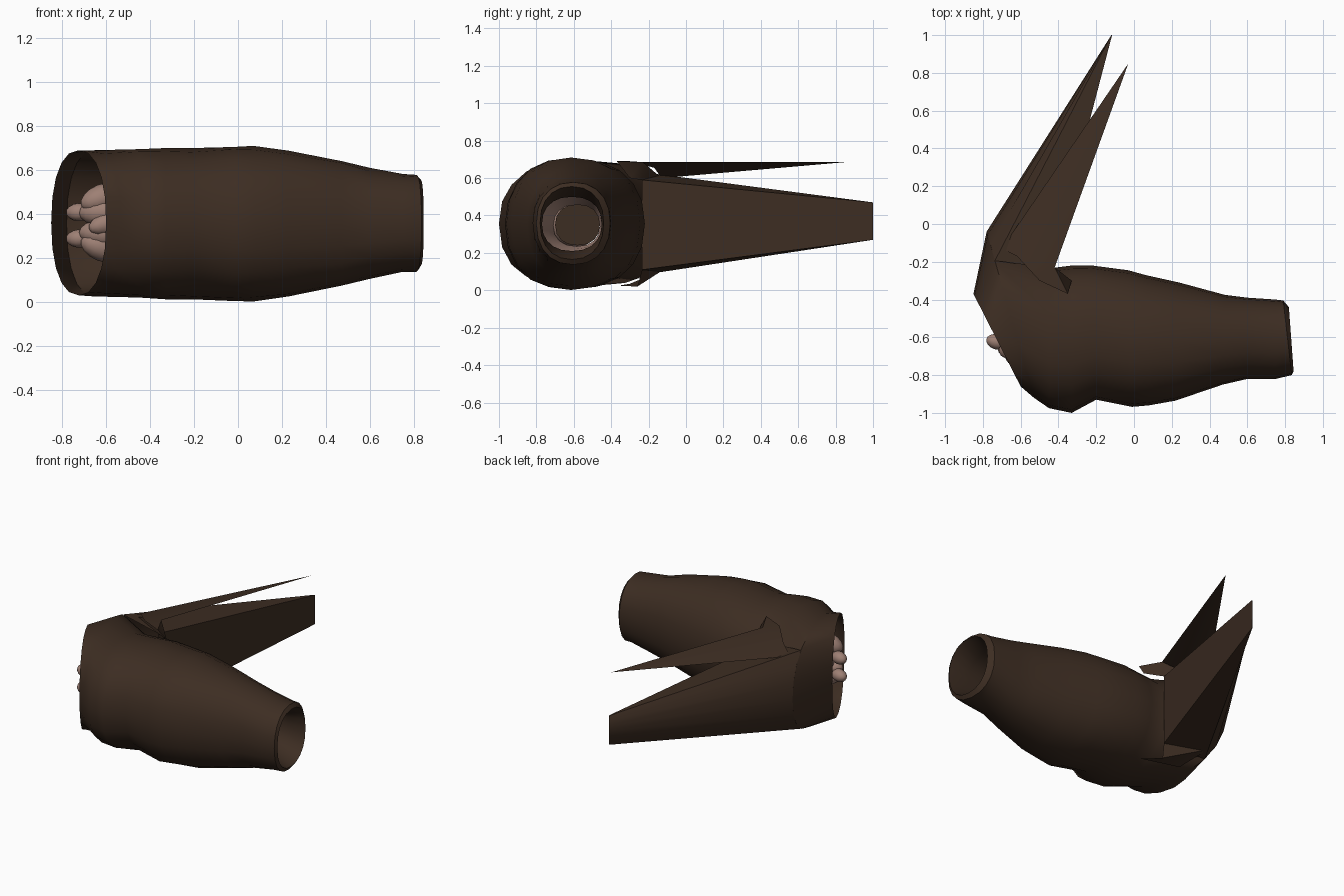
import bpy, bmesh, math
from mathutils import Vector

if "Cube" in bpy.data.objects:
    bpy.data.objects.remove(bpy.data.objects["Cube"])

def material(name, rgb):
    m = bpy.data.materials.new(name)
    m.diffuse_color = (*rgb, 1)
    m.use_nodes = True
    m.node_tree.nodes["Principled BSDF"].inputs["Base Color"].default_value = m.diffuse_color
    return m

BROWN = material("dark brown cloth", (0.046, 0.026, 0.016))
SKIN = material("dusty pink skin", (0.34, 0.215, 0.175))

def make(name, verts, faces, mat, angle=40):
    me = bpy.data.meshes.new(name)
    me.from_pydata([tuple(v) for v in verts], [], faces)
    ob = bpy.data.objects.new(name, me)
    bpy.context.collection.objects.link(ob)
    me.materials.append(mat)
    bm = bmesh.new()
    bm.from_mesh(me)
    bmesh.ops.recalc_face_normals(bm, faces=bm.faces)
    bm.to_mesh(me)
    bm.free()
    bpy.context.view_layer.objects.active = ob
    ob.select_set(True)
    bpy.ops.object.shade_smooth_by_angle(angle=math.radians(angle))
    ob.select_set(False)
    return ob

def ring_point(r, a, power=2.25):
    """Point on an upright ring: r = front x, front y, back x, back y, low z, high z."""
    fx, fy, bx, by, lo, hi = r
    c, s = math.cos(a), math.sin(a)
    c = math.copysign(abs(c) ** (2 / power), c)
    s = math.copysign(abs(s) ** (2 / power), s)
    t = 0.5 + 0.5 * c
    return Vector((fx + (bx - fx) * t, fy + (by - fy) * t, (lo + hi) / 2 + s * (hi - lo) / 2))

def loft(name, rings, n, mat, fold=0.0, cap=False):
    verts, faces = [], []
    for i, r in enumerate(rings):
        for k in range(n):
            a = 2 * math.pi * k / n
            p = ring_point(r, a)
            if fold and 1 < i < len(rings) - 5:      # soft cloth folds on the front
                p.z -= fold * math.sin(2.3 * i + 3 * a) * max(0, -math.cos(a)) * math.sin(a)
            verts.append(p)
    for i in range(len(rings) - 1):
        for k in range(n):
            j = (k + 1) % n
            faces.append((i * n + k, i * n + j, (i + 1) * n + j, (i + 1) * n + k))
    if cap:
        faces.append(tuple(range((len(rings) - 1) * n, len(rings) * n)))
    return make(name, verts, faces, mat)

# Sleeve: slanted cuff opening, baggy middle, narrow end with turned-in lining
CUFF = (-0.53, -0.92, -0.78, -0.04, 0.025, 0.69)
sleeve = [
    (-0.60, -0.86, -0.85, -0.37, 0.03, 0.69),
    CUFF,
    (-0.45, -0.975, -0.45, -0.235, 0.02, 0.695),
    (-0.33, -1.00, -0.33, -0.22, 0.012, 0.70),
    (-0.20, -0.93, -0.22, -0.22, 0.012, 0.70),
    (-0.01, -0.968, -0.03, -0.245, 0.004, 0.705),
    (0.08, -0.96, 0.06, -0.27, 0.002, 0.71),
    (0.22, -0.935, 0.24, -0.31, 0.025, 0.688),
    (0.47, -0.85, 0.48, -0.375, 0.075, 0.64),
    (0.60, -0.82, 0.60, -0.39, 0.105, 0.61),
    (0.75, -0.82, 0.75, -0.40, 0.137, 0.582),
    (0.835, -0.80, 0.79, -0.405, 0.137, 0.578),
    (0.845, -0.78, 0.82, -0.44, 0.165, 0.555),
    (0.70, -0.77, 0.70, -0.45, 0.21, 0.50),
    (0.45, -0.79, 0.45, -0.43, 0.19, 0.52),
]
loft("sleeve", sleeve, 20, BROWN, fold=0.015)

# Side tail: wedge leaving the cuff, curved outside, flat inside, ending in an upright edge
steps = 6
base = [ring_point(CUFF, math.radians(-52 + 104 * i / steps)) for i in range(steps + 1)]
base += [Vector((-0.44, -0.235, 0.59)), Vector((-0.44, -0.235, 0.11))]
heights = [i / steps for i in range(steps + 1)] + [1, 0]
tip = [Vector((-0.12 + (0.004 if i > steps else 0), 1.0, 0.27 + 0.20 * h)) for i, h in enumerate(heights)]
n = len(base)
make("side_tail", base + tip,
     [(i, (i + 1) % n, n + (i + 1) % n, n + i) for i in range(n)], BROWN, 30)

# Top tail: folded triangular strip running to a single point
top = [(-0.70, -0.13, 0.60), (-0.62, -0.17, 0.655), (-0.50, -0.30, 0.69), (-0.35, -0.37, 0.69),
       (-0.42, -0.23, 0.685), (-0.03, 0.85, 0.685)]
make("top_tail", top, [(0, 1, 5), (1, 2, 4, 5), (2, 3, 4)], BROWN)
# Soft shoulder joining the top tail to the body
make("tail_shoulder", [top[0], top[4], top[3], (-0.33, -0.30, 0.60), (-0.44, -0.235, 0.59)],
     [(0, 1, 4), (1, 2, 3, 4)], BROWN)

# Lower fold of the cuff
make("lower_fold", [(-0.70, -0.12, 0.11), (-0.62, -0.30, 0.035), (-0.36, -0.36, 0.025),
                    (-0.45, -0.26, 0.02), (-0.44, -0.235, 0.11)],
     [(0, 1, 3), (1, 2, 3), (0, 3, 4)], BROWN)

# Hand inside the sleeve
def limb(name, a, b, ra, rb, n=12):
    """Rounded finger segment from a to b."""
    a, b = Vector(a), Vector(b)
    bpy.ops.mesh.primitive_uv_sphere_add(segments=n, ring_count=8, radius=1)
    ob = bpy.context.object
    ob.name = name
    q = (b - a).to_track_quat('Z', 'Y')
    half = (b - a).length / 2
    for v in ob.data.vertices:
        t = (v.co.z + 1) / 2
        r = ra + (rb - ra) * t
        v.co = q @ Vector((v.co.x * r, v.co.y * r, v.co.z * (half + r * 0.6))) + (a + b) / 2
    ob.data.materials.append(SKIN)
    bpy.ops.object.shade_smooth()
    return ob

limb("palm", (-0.42, -0.60, 0.36), (-0.60, -0.61, 0.36), 0.14, 0.14, 16)
for side in (-1, 1):
    z = 0.36
    limb("outer_finger", (-0.56, -0.64, z + side * 0.13), (-0.68, -0.67, z + side * 0.09), 0.07, 0.06)
    limb("inner_finger", (-0.55, -0.66, z + side * 0.05), (-0.69, -0.66, z + side * 0.045), 0.08, 0.055)
    limb("fingertip", (-0.70, -0.63, z - 0.012 + side * 0.06), (-0.76, -0.615, z - 0.012 + side * 0.06),
         0.045, 0.037)
limb("thumb", (-0.52, -0.66, 0.38), (-0.65, -0.71, 0.34), 0.06, 0.05)

# Hollow forearm, with a dark hollow inside it
loft("forearm", [(-0.40, -0.71, -0.40, -0.46, 0.235, 0.455), (-0.30, -0.74, -0.30, -0.45, 0.22, 0.48),
                 (-0.20, -0.79, -0.20, -0.42, 0.19, 0.52)], 16, SKIN)
loft("forearm_hollow", [(-0.30, -0.70, -0.30, -0.46, 0.24, 0.46), (-0.29, -0.70, -0.29, -0.46, 0.24, 0.46)],
     16, BROWN, cap=True)
